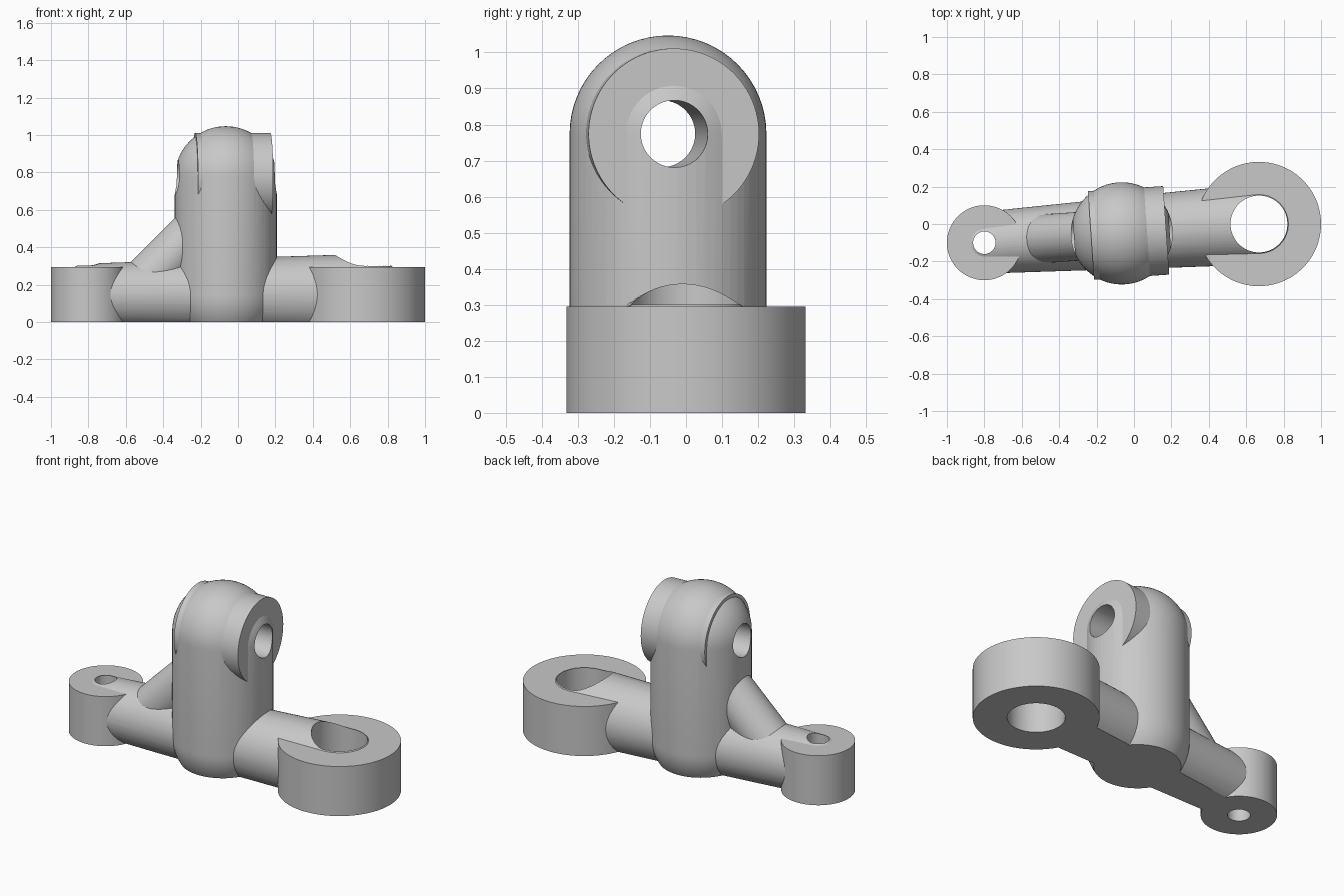
import bpy, bmesh, math
from mathutils import Matrix, Vector

cube = bpy.data.objects.get("Cube")
if cube:
    bpy.data.objects.remove(cube, do_unlink=True)

grey = bpy.data.materials.new("plain grey")
grey.use_nodes = True
grey.diffuse_color = (0.58, 0.58, 0.58, 1)
grey.node_tree.nodes["Principled BSDF"].inputs["Base Color"].default_value = (0.58, 0.58, 0.58, 1)

EYE_H = 0.295
MID = EYE_H / 2
PIN_Z = 0.774
small_end = Vector((-0.8, -0.1, MID))
big_end = Vector((0.668, 0, MID))
along = (big_end - small_end).normalized()
base = small_end + along * 0.7365
pin = Vector((base.x, base.y, PIN_Z))


def to_object(name, bm):
    bmesh.ops.recalc_face_normals(bm, faces=bm.faces)
    mesh = bpy.data.meshes.new(name)
    bm.to_mesh(mesh)
    bm.free()
    mesh.materials.append(grey)
    obj = bpy.data.objects.new(name, mesh)
    bpy.context.scene.collection.objects.link(obj)
    return obj


def axis_turn(axis):
    return axis.to_track_quat('Z', 'Y').to_matrix().to_4x4()


def capsule(name, start, r_start, end, r_end, segs=64, steps=16):
    """Ball-ended rod, tapering from one radius to the other."""
    length = (end - start).length
    lean = math.asin((r_start - r_end) / length)
    quarter = math.pi / 2
    profile = []
    for r, z, first, last in ((r_start, 0, -quarter, lean), (r_end, length, lean, quarter)):
        for i in range(steps + 1):
            a = first + (last - first) * i / steps
            profile.append((r * math.cos(a), z + r * math.sin(a)))
    # Lathe the profile, with a single vertex at each pole
    bm = bmesh.new()
    poles = [bm.verts.new((0, 0, profile[i][1])) for i in (0, -1)]
    rings = [[bm.verts.new((r * math.cos(t), r * math.sin(t), z))
              for t in (math.tau * k / segs for k in range(segs))]
             for r, z in profile[1:-1]]
    for k in range(segs):
        n = (k + 1) % segs
        for low, high in zip(rings, rings[1:]):
            bm.faces.new((low[k], low[n], high[n], high[k]))
        bm.faces.new((poles[0], rings[0][n], rings[0][k]))
        bm.faces.new((poles[1], rings[-1][k], rings[-1][n]))
    bm.transform(Matrix.Translation(start) @ axis_turn(end - start))
    return to_object(name, bm)


def cylinder(name, start, end, r, segs=96):
    bm = bmesh.new()
    axis = end - start
    bmesh.ops.create_cone(bm, cap_ends=True, segments=segs, radius1=r, radius2=r, depth=axis.length,
                          matrix=Matrix.Translation((start + end) / 2) @ axis_turn(axis))
    return to_object(name, bm)


def upright(name, centre, r, low, high):
    return cylinder(name, Vector((centre.x, centre.y, low)), Vector((centre.x, centre.y, high)), r)


def combine(target, tool, operation):
    mod = target.modifiers.new(tool.name, 'BOOLEAN')
    mod.operation = operation
    mod.solver = 'EXACT'
    mod.object = tool
    bpy.context.view_layer.objects.active = target
    bpy.ops.object.modifier_apply(modifier=mod.name)
    bpy.data.objects.remove(tool, do_unlink=True)


# Central post with domed ends
body = capsule("bracket_body", base, 0.273, pin, 0.273)

# Arms, sloping brace, mounting eyes and pin boss
knee = base - along * 0.4985
shoulder = Vector((base.x, base.y, 0.646))
parts = [
    capsule("big_arm", base, 0.193, big_end, 0.216),
    capsule("small_arm", base, 0.191, small_end, 0.165),
    capsule("brace", knee, 0.13, shoulder, 0.13),
    upright("big_eye", big_end, 0.332, -0.1, EYE_H),
    upright("small_eye", small_end, 0.2, -0.1, EYE_H),
    cylinder("pin_boss", pin - along * 0.165, pin + along * 0.238, 0.237),
]
for part in parts:
    combine(body, part, 'UNION')

# Bolt holes, pin hole and flat underside
bm = bmesh.new()
bmesh.ops.create_cube(bm, size=1, matrix=Matrix.Translation((0, 0, -0.5)) @ Matrix.Diagonal((4, 4, 1, 1)))
cutters = [
    to_object("ground_cut", bm),
    upright("big_hole", big_end, 0.152, -0.7, 0.7),
    upright("small_hole", small_end, 0.06, -0.7, 0.7),
    cylinder("pin_hole", pin - along, pin + along, 0.093),
]
for cutter in cutters:
    cutter.hide_render = True
    combine(body, cutter, 'DIFFERENCE')

# Smooth rounded surfaces, crisp seams
bpy.ops.object.select_all(action='DESELECT')
body.select_set(True)
bpy.context.view_layer.objects.active = body
bpy.ops.object.shade_smooth_by_angle(angle=math.radians(25))
